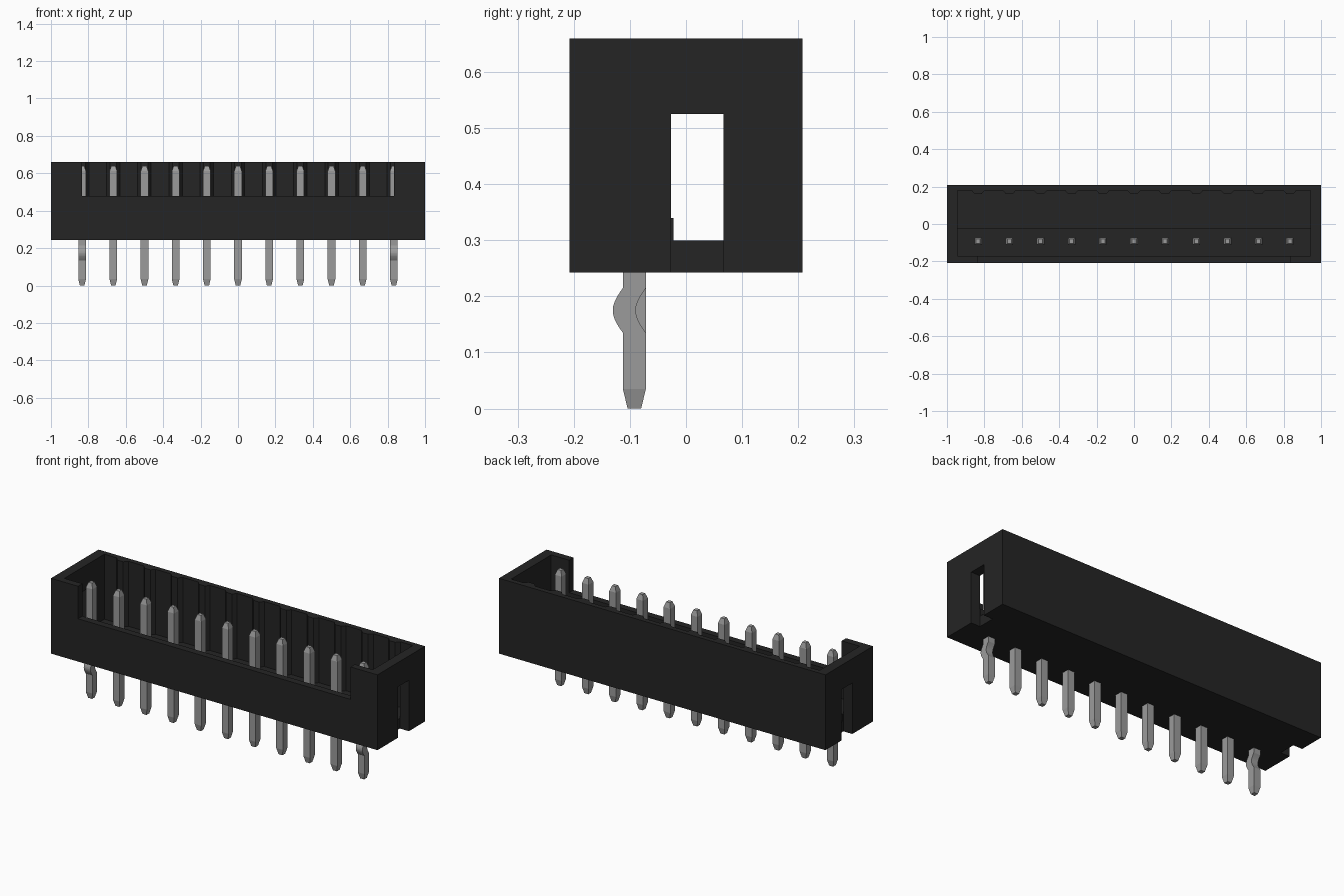
import bpy
import bmesh
import math
from mathutils import Vector

cube = bpy.data.objects.get("Cube")
if cube:
    bpy.data.objects.remove(cube, do_unlink=True)


def material(name, rgb, rough):
    m = bpy.data.materials.new(name)
    m.use_nodes = True
    m.diffuse_color = (*rgb, 1)
    bsdf = m.node_tree.nodes["Principled BSDF"]
    bsdf.inputs["Base Color"].default_value = (*rgb, 1)
    bsdf.inputs["Roughness"].default_value = rough
    return m


BLACK = material("black plastic", (0.018, 0.018, 0.018), 0.6)
METAL = material("grey metal", (0.33, 0.33, 0.33), 0.5)


def finish(name, bm, mat):
    bmesh.ops.recalc_face_normals(bm, faces=bm.faces)
    me = bpy.data.meshes.new(name)
    bm.to_mesh(me)
    bm.free()
    me.materials.append(mat)
    ob = bpy.data.objects.new(name, me)
    bpy.context.collection.objects.link(ob)
    return ob


def prism(name, profile, axis, lo, hi):
    """Extrude a 2D profile along an axis; the profile uses the other two axes in order."""
    bm = bmesh.new()
    verts = []
    for a, b in profile:
        co = [a, b]
        co.insert(axis, lo)
        verts.append(bm.verts.new(co))
    face = bm.faces.new(verts)
    new = bmesh.ops.extrude_face_region(bm, geom=[face])["geom"]
    step = Vector((0, 0, 0))
    step[axis] = hi - lo
    bmesh.ops.translate(bm, vec=step, verts=[v for v in new if isinstance(v, bmesh.types.BMVert)])
    return finish(name, bm, BLACK)


def rect(a0, a1, b0, b1):
    return [(a0, b0), (a1, b0), (a1, b1), (a0, b1)]


# Main sizes
HALF_Y = 0.208
Z0, Z1 = 0.243, 0.66
INNER_X = 0.945
FRONT_IN, BACK_IN = -0.17, 0.18
FLOOR, SHELF = 0.30, 0.34
SLOT_Y0, SLOT_Y1, SLOT_TOP = -0.027, 0.067, 0.525
PIN_Y, PIN_R = -0.092, 0.0205
PIN_X = [(i - 5) / 6 for i in range(11)]

# End walls with a tall slot open at the bottom
end_profile = [(-HALF_Y, Z0), (SLOT_Y0, Z0), (SLOT_Y0, SLOT_TOP), (SLOT_Y1, SLOT_TOP),
               (SLOT_Y1, Z0), (HALF_Y, Z0), (HALF_Y, Z1), (-HALF_Y, Z1)]
prism("left_end_wall", end_profile, 0, INNER_X, 1.0)
prism("right_end_wall", end_profile, 0, -1.0, -INNER_X)

# Front wall with a wide cutout
CUT_X, CUT_Z = 0.835, 0.48
prism("front_wall", [(-INNER_X, Z0), (INNER_X, Z0), (INNER_X, Z1), (CUT_X, Z1),
                     (CUT_X, CUT_Z), (-CUT_X, CUT_Z), (-CUT_X, Z1), (-INNER_X, Z1)],
      1, -HALF_Y, FRONT_IN)

# Back wall with a bevelled rib behind each pin
back_profile = [(INNER_X, HALF_Y), (-INNER_X, HALF_Y), (-INNER_X, BACK_IN)]
for x in PIN_X:
    back_profile += [(x - 0.036, BACK_IN), (x - 0.018, BACK_IN - 0.02),
                     (x + 0.018, BACK_IN - 0.02), (x + 0.036, BACK_IN)]
back_profile.append((INNER_X, BACK_IN))
prism("back_wall", back_profile, 2, Z0, Z1)

# Floor with a raised front step that carries the pins
prism("stepped_floor", [(FRONT_IN, Z0), (BACK_IN, Z0), (BACK_IN, FLOOR),
                        (-0.022, FLOOR), (-0.022, SHELF), (FRONT_IN, SHELF)],
      0, -INNER_X, INNER_X)


# Square pins, tapered at both ends; the end pins have a curved kink
def pin(name, x, kinked):
    rings = [(0, 0.012, 0), (0.035, PIN_R, 0)]
    if kinked:
        for i in range(11):
            t = i / 10
            rings.append((0.135 + 0.08 * t, PIN_R, -0.018 * math.sin(math.pi * t)))
    rings += [(0.612, PIN_R, 0), (0.64, 0.011, 0)]
    bm = bmesh.new()
    loops = []
    for z, r, dy in rings:
        loops.append([bm.verts.new((x + sx * r, PIN_Y + dy + sy * r, z))
                      for sx, sy in ((-1, -1), (1, -1), (1, 1), (-1, 1))])
    for a, b in zip(loops, loops[1:]):
        for i in range(4):
            j = (i + 1) % 4
            bm.faces.new((a[i], a[j], b[j], b[i]))
    bm.faces.new(loops[0])
    bm.faces.new(loops[-1])
    return finish(name, bm, METAL)


for i, x in enumerate(PIN_X):
    pin(f"pin_{i + 1}", x, i in (0, len(PIN_X) - 1))
